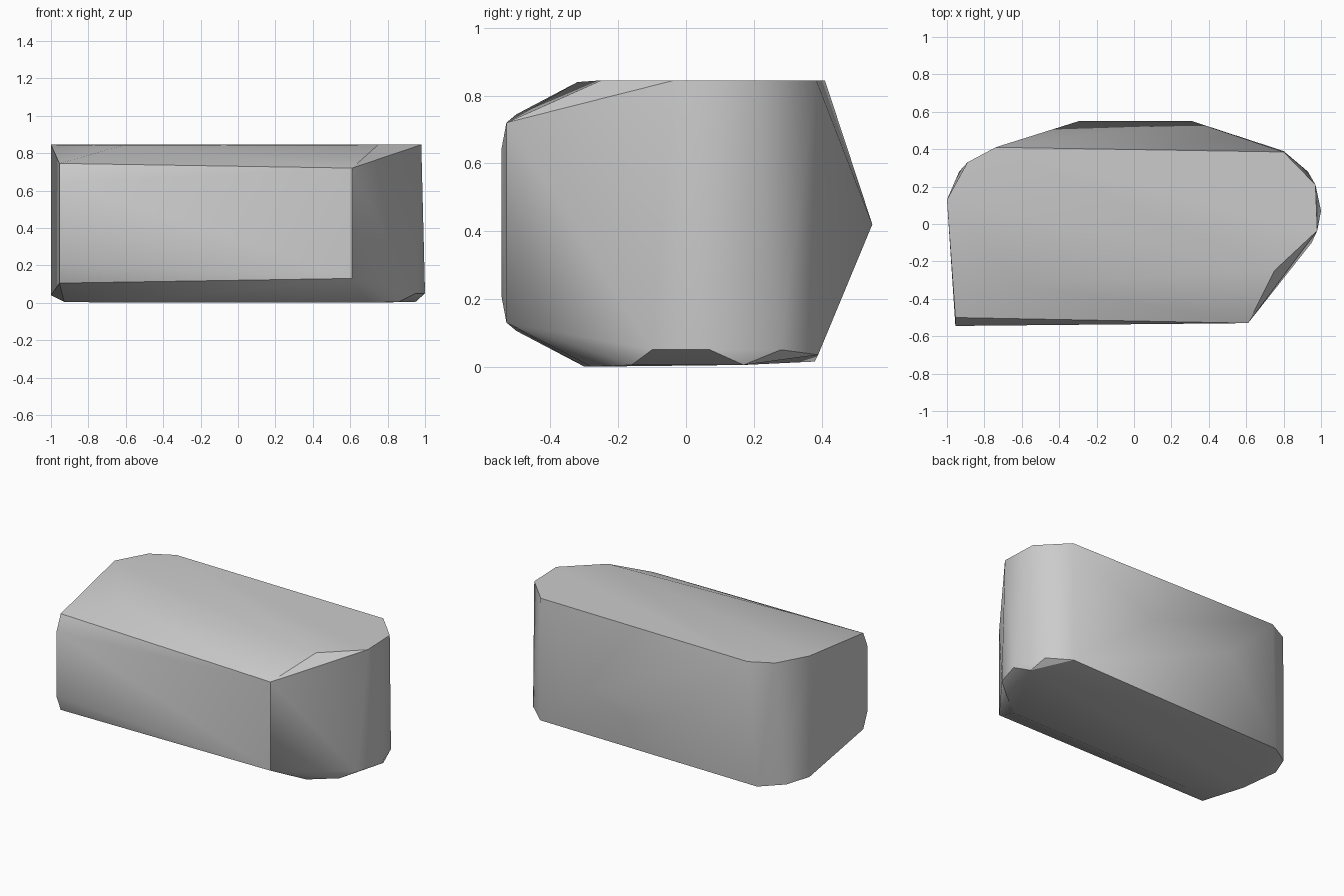
import bpy, bmesh, math

cube = bpy.data.objects.get("Cube")
if cube:
    bpy.data.objects.remove(cube, do_unlink=True)

TOP = 0.845

# Corners of the faceted block, grouped by region
top_rim = [(-1.0, 0.13), (-0.89, 0.33), (-0.74, 0.41), (0.80, 0.385),
           (0.97, 0.21), (0.98, -0.035), (0.75, -0.25)]
corners = [(x, y, TOP) for x, y in top_rim]
corners += [(-0.62, -0.32, 0.84)]                                  # front ridge
corners += [(-0.955, -0.50, 0.745), (-0.955, -0.545, 0.64),        # front left
            (-0.955, -0.545, 0.21), (-0.955, -0.50, 0.105)]
corners += [(0.61, -0.53, 0.72), (0.61, -0.53, 0.13)]              # front right
corners += [(-0.295, 0.55, 0.42), (0.31, 0.55, 0.42)]              # back crest
corners += [(-1.0, 0.13, 0.04), (-0.935, 0.28, 0.03),              # lower left end
            (-0.79, 0.38, 0.015), (-0.93, -0.09, 0.005)]
corners += [(0.80, 0.39, 0.035), (0.93, 0.28, 0.05),               # lower right end
            (0.95, 0.17, 0.005), (1.0, 0.07, 0.05),
            (0.95, -0.10, 0.05), (0.86, -0.16, 0.005)]
corners += [(-0.65, -0.30, 0.0), (0.70, -0.28, 0.0)]               # underside

# Wrap the corners in a convex skin
bm = bmesh.new()
for co in corners:
    bm.verts.new(co)
hull = bmesh.ops.convex_hull(bm, input=bm.verts)
loose = [v for v in bm.verts if not v.link_faces]
bmesh.ops.delete(bm, geom=loose, context='VERTS')
bmesh.ops.recalc_face_normals(bm, faces=bm.faces)
mesh = bpy.data.meshes.new("faceted_block")
bm.to_mesh(mesh)
bm.free()

block = bpy.data.objects.new("faceted_block", mesh)
bpy.context.collection.objects.link(block)

# Plain grey
grey = bpy.data.materials.new("light_grey")
grey.use_nodes = True
colour = (0.6, 0.6, 0.6, 1)
grey.diffuse_color = colour
grey.node_tree.nodes["Principled BSDF"].inputs["Base Color"].default_value = colour
mesh.materials.append(grey)

# Soft shading across shallow edges
bpy.ops.object.select_all(action='DESELECT')
block.select_set(True)
bpy.context.view_layer.objects.active = block
bpy.ops.object.shade_smooth_by_angle(angle=math.radians(30))
